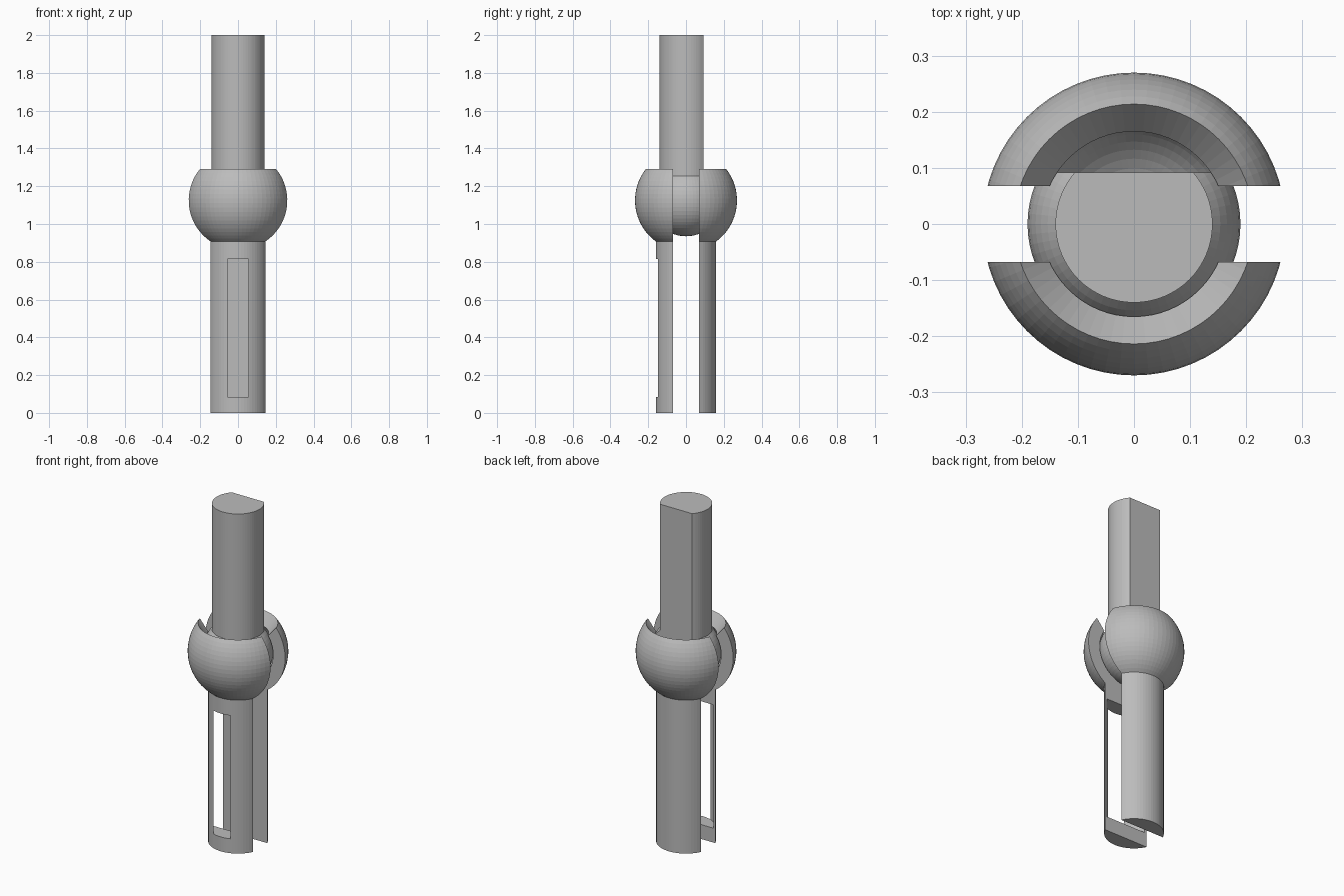
import bpy, bmesh, math
from mathutils import Vector

if "Cube" in bpy.data.objects:
    bpy.data.objects.remove(bpy.data.objects["Cube"])

SEG = 64
CZ = 1.125                      # height of the joint centre
BALL, INNER, OUTER = 0.19, 0.195, 0.27
LEG_R, SHAFT_R, SLOT = 0.16, 0.14, 0.068

grey = bpy.data.materials.new("plain grey")
grey.diffuse_color = (0.5, 0.5, 0.5, 1)
grey.use_nodes = True
grey.node_tree.nodes["Principled BSDF"].inputs["Base Color"].default_value = grey.diffuse_color


def arc(r, z0, z1, n):
    """Sphere profile points (radius, height) between two heights."""
    a0, a1 = (math.asin(max(-1, min(1, (z - CZ) / r))) for z in (z0, z1))
    return [(r * math.cos(a0 + (a1 - a0) * i / n),
             CZ + r * math.sin(a0 + (a1 - a0) * i / n)) for i in range(n + 1)]


def lathe(name, profile, clip_y, keep):
    """Revolve a profile about z, then cut it flat at y = clip_y."""
    bm = bmesh.new()
    vs = [bm.verts.new((r, 0, z)) for r, z in profile]
    es = [bm.edges.new(p) for p in zip(vs, vs[1:])]
    bmesh.ops.spin(bm, geom=vs + es, cent=(0, 0, 0), axis=(0, 0, 1),
                   angle=2 * math.pi, steps=SEG)
    bmesh.ops.remove_doubles(bm, verts=bm.verts[:], dist=1e-4)
    bmesh.ops.bisect_plane(bm, geom=bm.verts[:] + bm.edges[:] + bm.faces[:],
                           plane_co=Vector((0, clip_y, 0)),
                           plane_no=Vector((0, -keep, 0)), clear_outer=True)
    rim = [e for e in bm.edges if e.is_boundary]
    bmesh.ops.holes_fill(bm, edges=rim, sides=0)
    bmesh.ops.recalc_face_normals(bm, faces=bm.faces[:])
    me = bpy.data.meshes.new(name)
    bm.to_mesh(me)
    bm.free()
    me.materials.append(grey)
    ob = bpy.data.objects.new(name, me)
    bpy.context.collection.objects.link(ob)
    return ob


# Ball with upright shaft, flattened along the back
lathe("ball_shaft",
      arc(BALL, CZ - BALL, CZ + math.sqrt(BALL**2 - SHAFT_R**2), 20)
      + [(SHAFT_R, 2), (0, 2)], 0.092, -1)

# Two socket halves, each with a leg, separated by a slot
neck = CZ - math.sqrt(OUTER**2 - LEG_R**2)
lip = CZ + math.sqrt(INNER**2 - 0.165**2)
socket = ([(0, 0), (LEG_R, 0)] + arc(OUTER, neck, 1.29, 18)
          + arc(INNER, lip, CZ - INNER, 20))
front = lathe("front_socket_leg", socket, -SLOT, -1)
lathe("back_socket_leg", socket, SLOT, 1)

# Round hollow in the front leg that breaks through as a narrow window
bpy.ops.mesh.primitive_cylinder_add(vertices=SEG, radius=0.14, depth=0.73,
                                    location=(0, -0.0216, 0.45))
cutter = bpy.context.object
cutter.name = "hollow_cutter"
cutter.hide_render = True
cutter.data.materials.append(grey)
mod = front.modifiers.new("hollow", 'BOOLEAN')
mod.object = cutter
mod.operation = 'DIFFERENCE'
mod.solver = 'EXACT'
bpy.context.view_layer.update()
cut = bpy.data.meshes.new_from_object(
    front.evaluated_get(bpy.context.evaluated_depsgraph_get()))
front.modifiers.clear()
front.data = cut
bpy.data.objects.remove(cutter)
